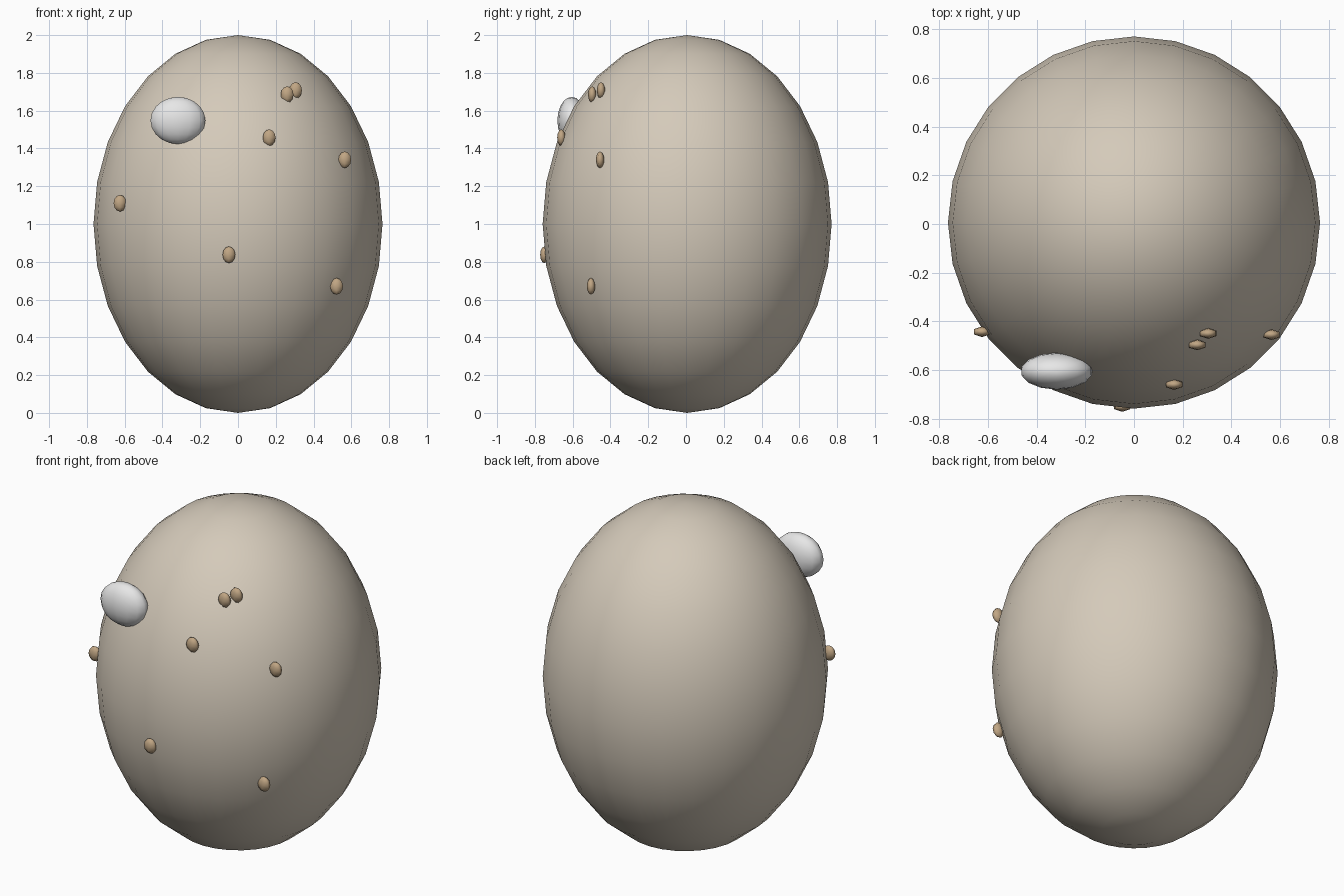
import bpy
import math

if "Cube" in bpy.data.objects:
    bpy.data.objects.remove(bpy.data.objects["Cube"])


def material(name, rgb):
    m = bpy.data.materials.new(name)
    m.diffuse_color = (*rgb, 1.0)
    m.use_nodes = True
    m.node_tree.nodes["Principled BSDF"].inputs["Base Color"].default_value = m.diffuse_color
    return m


SHELL = material("warm beige", (0.66, 0.59, 0.49))
WHITE = material("soft white", (0.80, 0.80, 0.80))
TAN = material("tan", (0.53, 0.38, 0.23))


def ellipsoid(name, centre, radii, segments, rings, mat):
    bpy.ops.mesh.primitive_uv_sphere_add(segments=segments, ring_count=rings, radius=1, location=centre)
    ob = bpy.context.object
    ob.name = name
    ob.scale = radii
    bpy.ops.object.transform_apply(location=False, rotation=False, scale=True)
    bpy.ops.object.shade_smooth()
    ob.data.materials.append(mat)
    return ob


# Main egg-shaped body
ellipsoid("body", (0, 0.006, 1), (0.765, 0.765, 1.0), 28, 14, SHELL)

# Large pale spot on the upper front left
ellipsoid("pale_spot", (-0.318, -0.605, 1.548), (0.149, 0.076, 0.125), 14, 10, WHITE)

# Small tan speckles scattered over the front
speckles = [
    (-0.625, -0.443, 1.11), (-0.048, -0.750, 0.837), (0.522, -0.503, 0.67),
    (0.565, -0.455, 1.34), (0.165, -0.660, 1.457), (0.26, -0.497, 1.685),
    (0.305, -0.450, 1.707),
]
for i, p in enumerate(speckles):
    ellipsoid(f"speckle_{i + 1}", p, (0.039, 0.022, 0.044), 6, 6, TAN)
